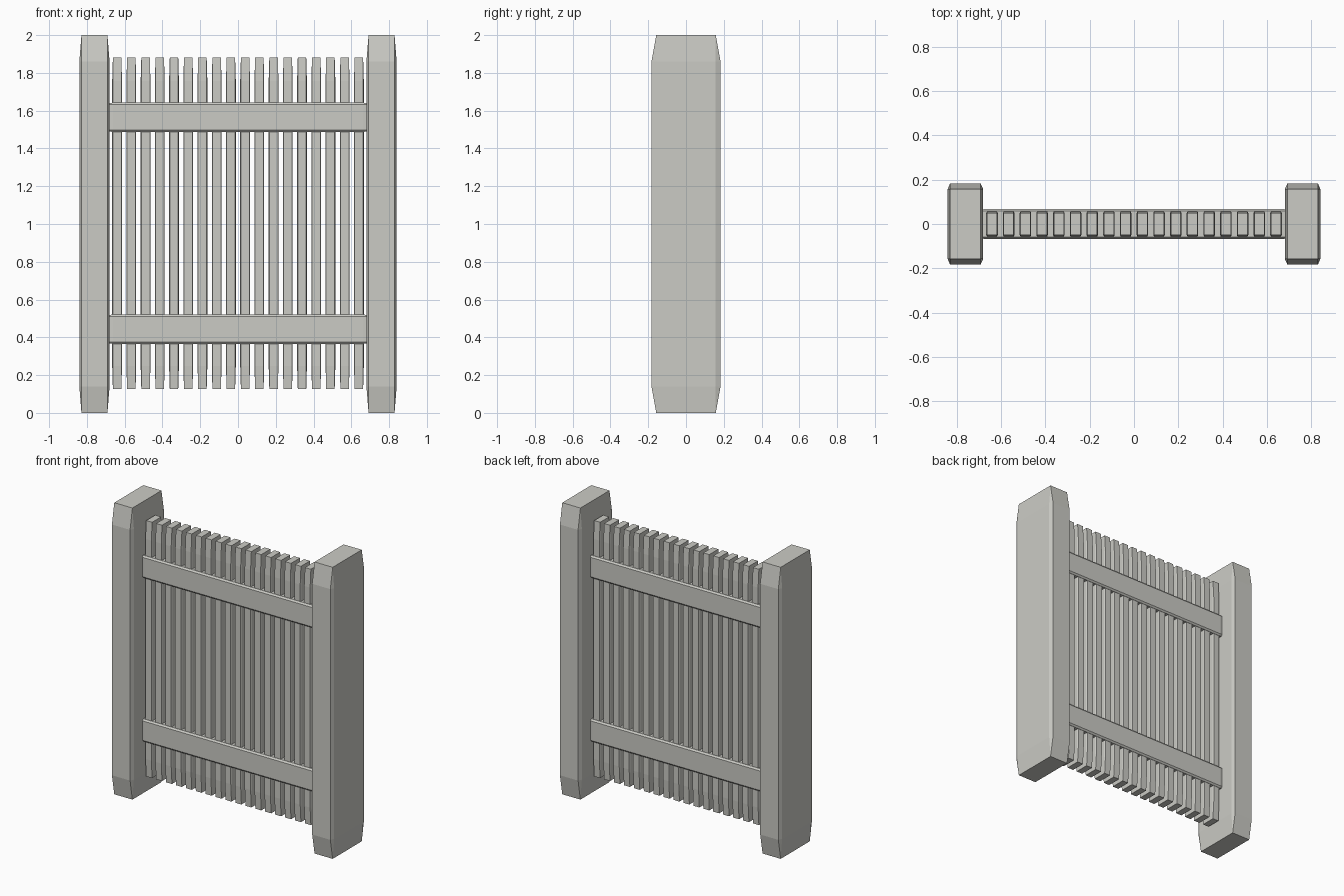
import bpy
import bmesh

cube = bpy.data.objects.get("Cube")
if cube:
    bpy.data.objects.remove(cube, do_unlink=True)

# One stone-grey colour for every part
grey = bpy.data.materials.new("stone_grey")
grey.use_nodes = True
colour = (0.6, 0.6, 0.56, 1)
grey.diffuse_color = colour
grey.node_tree.nodes["Principled BSDF"].inputs["Base Color"].default_value = colour

# Shared shape: a chamfered unit block, stretched so the ends taper
block = bpy.data.meshes.new("chamfered_block")
bm = bmesh.new()
bmesh.ops.create_cube(bm, size=1)
bmesh.ops.bevel(bm, geom=bm.edges[:], offset=0.07, segments=1,
                affect='EDGES', profile=0.5)
bm.to_mesh(block)
bm.free()
block.materials.append(grey)


def add_block(name, centre, size):
    mesh = block.copy()
    mesh.name = name
    for v in mesh.vertices:
        v.co = [a * b for a, b in zip(v.co, size)]
    obj = bpy.data.objects.new(name, mesh)
    obj.location = centre
    bpy.context.collection.objects.link(obj)
    return obj


# End posts
for side, sign in (("left", 1), ("right", -1)):
    add_block(f"{side}_post", (sign * 0.76, 0, 1), (0.16, 0.366, 2))

# Horizontal rails, running into the posts
for name, z in (("lower_rail", 0.443), ("upper_rail", 1.565)):
    add_block(name, (0, 0, z), (1.54, 0.136, 0.155))

# Row of upright slats
SLATS = 18
PITCH = 0.0753
for i in range(SLATS):
    x = (i - (SLATS - 1) / 2) * PITCH
    add_block(f"slat_{i + 1}", (x, 0, 1.003), (0.052, 0.114, 1.755))

bpy.data.meshes.remove(block)
